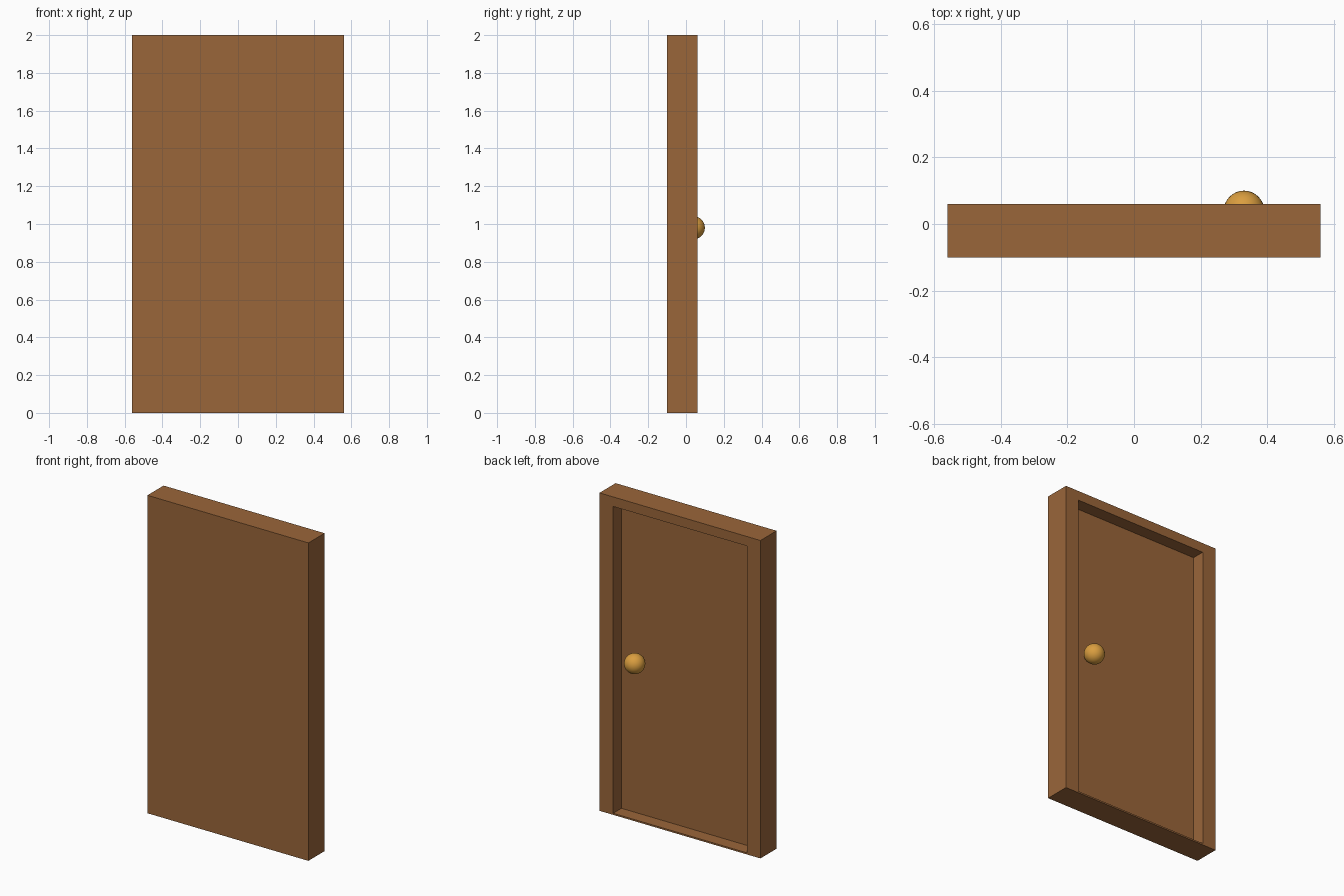
import bpy, bmesh
from mathutils import Matrix

if "Cube" in bpy.data.objects:
    bpy.data.objects.remove(bpy.data.objects["Cube"])


def material(name, color):
    mat = bpy.data.materials.new(name)
    mat.diffuse_color = (*color, 1)
    mat.use_nodes = True
    mat.node_tree.nodes["Principled BSDF"].inputs["Base Color"].default_value = mat.diffuse_color
    return mat


def add_object(name, bm, mat):
    mesh = bpy.data.meshes.new(name)
    bm.to_mesh(mesh)
    bm.free()
    obj = bpy.data.objects.new(name, mesh)
    bpy.context.collection.objects.link(obj)
    mesh.materials.append(mat)
    return obj


wood = material("wood", (0.323, 0.133, 0.042))
brass = material("brass", (0.70, 0.34, 0.05))

# Door slab with surrounding frame: one solid, its back face recessed
WIDTH, HEIGHT, Y_FRONT, Y_BACK = 1.12, 2.0, -0.10, 0.06
PANEL_Y, INNER_X, INNER_TOP, SILL = -0.022, 0.465, 1.94, 0.01

bm = bmesh.new()
bmesh.ops.create_cube(bm, size=1, matrix=(
    Matrix.Translation((0, (Y_FRONT + Y_BACK) / 2, HEIGHT / 2))
    @ Matrix.Diagonal((WIDTH, Y_BACK - Y_FRONT, HEIGHT, 1))))
bm.normal_update()
back = max(bm.faces, key=lambda f: f.normal.y)


def fit_opening(face, y):
    for v in face.verts:
        v.co = (INNER_X if v.co.x > 0 else -INNER_X, y,
                INNER_TOP if v.co.z > HEIGHT / 2 else SILL)


# Opening rim, then the recessed door panel
bmesh.ops.inset_individual(bm, faces=[back], thickness=0.005)
fit_opening(back, Y_BACK)
bmesh.ops.inset_individual(bm, faces=[back], thickness=0.005)
fit_opening(back, PANEL_Y)
bmesh.ops.recalc_face_normals(bm, faces=bm.faces)
add_object("door_and_frame", bm, wood)

# Round door knob resting on the panel
bm = bmesh.new()
bmesh.ops.create_uvsphere(bm, u_segments=32, v_segments=16, radius=0.061)
for f in bm.faces:
    f.smooth = True
knob = add_object("door_knob", bm, brass)
knob.location = (0.33, 0.039, 0.98)
